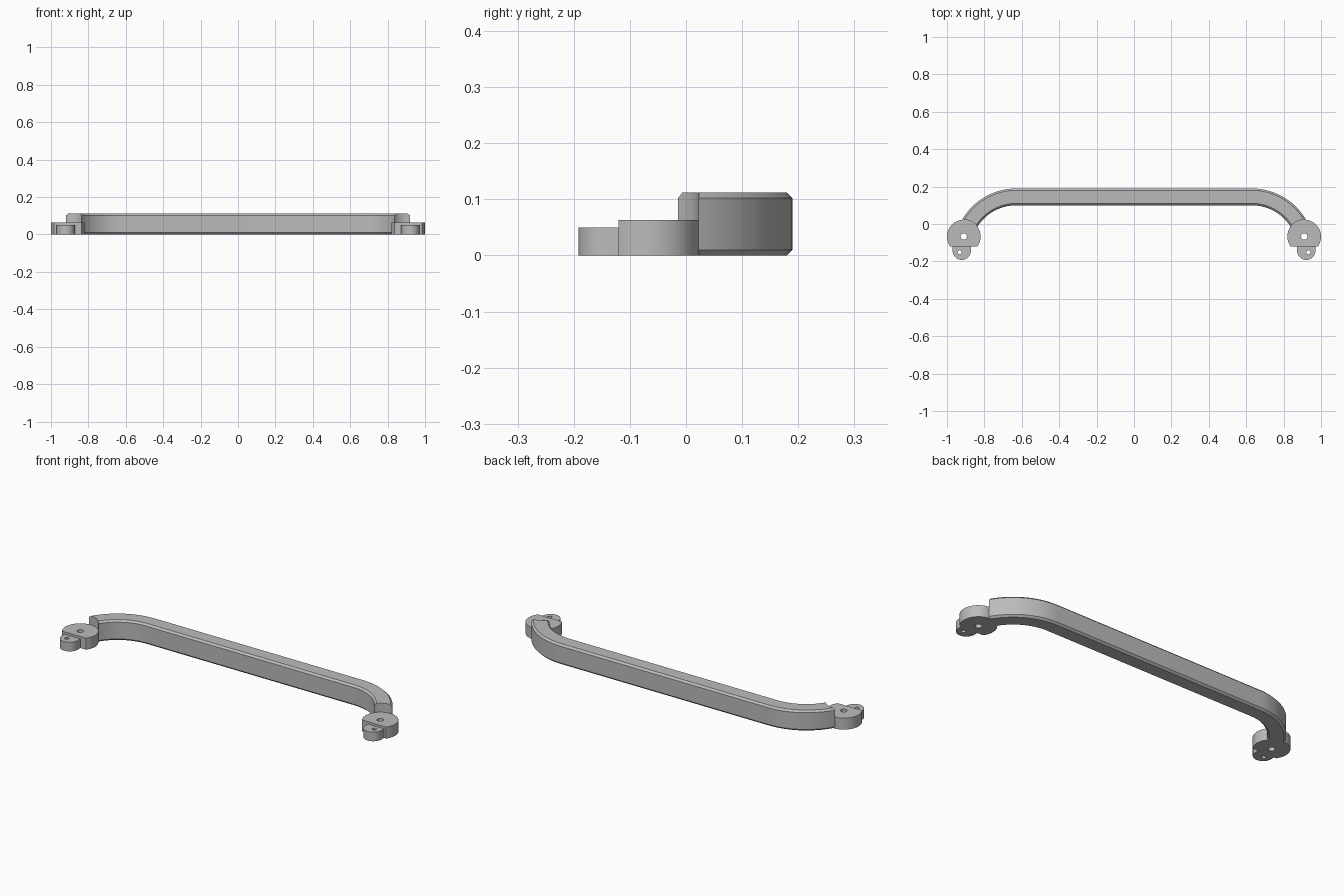
import bpy, bmesh, math
from mathutils import Vector

if "Cube" in bpy.data.objects:
    bpy.data.objects.remove(bpy.data.objects["Cube"])

grey = bpy.data.materials.new("light grey")
grey.diffuse_color = (0.5, 0.5, 0.5, 1)
grey.use_nodes = True
grey.node_tree.nodes["Principled BSDF"].inputs["Base Color"].default_value = grey.diffuse_color

DISC = (0.91, -0.067)   # centre of right mounting disc
DISC_R = 0.09
FLAT_Y = -0.12          # flat side of the disc
H = 0.112               # bar height


def finish(name, bm, smooth=True):
    bmesh.ops.recalc_face_normals(bm, faces=bm.faces)
    me = bpy.data.meshes.new(name)
    bm.to_mesh(me)
    bm.free()
    ob = bpy.data.objects.new(name, me)
    bpy.context.collection.objects.link(ob)
    me.materials.append(grey)
    if smooth:
        shade(ob)
    return ob


def shade(ob):
    bpy.ops.object.select_all(action='DESELECT')
    ob.select_set(True)
    bpy.context.view_layer.objects.active = ob
    bpy.ops.object.shade_smooth_by_angle(angle=math.radians(25))


def prism(name, outline, z0, z1):
    bm = bmesh.new()
    face = bm.faces.new([bm.verts.new((x, y, z0)) for x, y in outline])
    ext = bmesh.ops.extrude_face_region(bm, geom=[face])
    bmesh.ops.translate(bm, vec=(0, 0, z1 - z0),
                        verts=[g for g in ext['geom'] if isinstance(g, bmesh.types.BMVert)])
    return finish(name, bm)


def arc(cx, cy, r, a0, a1, n):
    return [(cx + r * math.cos(a0 + (a1 - a0) * i / n),
             cy + r * math.sin(a0 + (a1 - a0) * i / n)) for i in range(n + 1)]


def circle(cx, cy, r, n):
    return arc(cx, cy, r, 0, 2 * math.pi, n)[:-1]


def cut(ob, outline):
    cutter = prism("cutter", outline, -0.1, 0.3)
    mod = ob.modifiers.new("cut", 'BOOLEAN')
    mod.operation = 'DIFFERENCE'
    mod.solver = 'EXACT'
    mod.object = cutter
    bpy.ops.object.select_all(action='DESELECT')
    ob.select_set(True)
    bpy.context.view_layer.objects.active = ob
    bpy.ops.object.modifier_apply(modifier=mod.name)
    bpy.data.objects.remove(cutter)
    shade(ob)


# Grip bar: chamfered section swept along a straight run with two curved ends
W, C = 0.045, 0.01
section = [(-W, C), (-W + C, 0), (W - C, 0), (W, C),
           (W, H - C), (W - C, H), (-W + C, H), (-W, H - C)]
CX, CY, R, END = 0.63, -0.144, 0.289, math.radians(68)
N = 20
stations = [(CX, END * (1 - i / N)) for i in range(N + 1)]
stations += [(-x, -a) for x, a in reversed(stations)]
bm = bmesh.new()
rings = []
for cx, a in stations:
    rings.append([bm.verts.new((cx + (R + u) * math.sin(a), CY + (R + u) * math.cos(a), z))
                  for u, z in section])
for p, q in zip(rings, rings[1:]):
    for i in range(8):
        j = (i + 1) % 8
        bm.faces.new((p[i], p[j], q[j], q[i]))
bm.faces.new(rings[0])
bm.faces.new(rings[-1])
bar = finish("grip_bar", bm, False)

# Mounts: flat-sided discs with a lower screw tab, mirrored left and right
half = math.asin((DISC[1] - FLAT_Y) / DISC_R)
for side, s in (("right", 1), ("left", -1)):
    def flip(pts):
        return [(s * x, y) for x, y in pts]

    cut(bar, flip(circle(*DISC, DISC_R, 64)))
    disc = prism(side + "_mount_disc",
                 flip(arc(*DISC, DISC_R, -half, math.pi + half, 48)), 0, 0.063)
    cut(disc, flip(circle(*DISC, 0.017, 24)))
    tab = prism(side + "_screw_tab",
                flip([(0.872, FLAT_Y)] + arc(0.921, -0.143, 0.049, math.pi, 2 * math.pi, 24)
                     + [(0.97, FLAT_Y)]), 0, 0.05)
    cut(tab, flip(circle(0.932, -0.151, 0.011, 20)))
